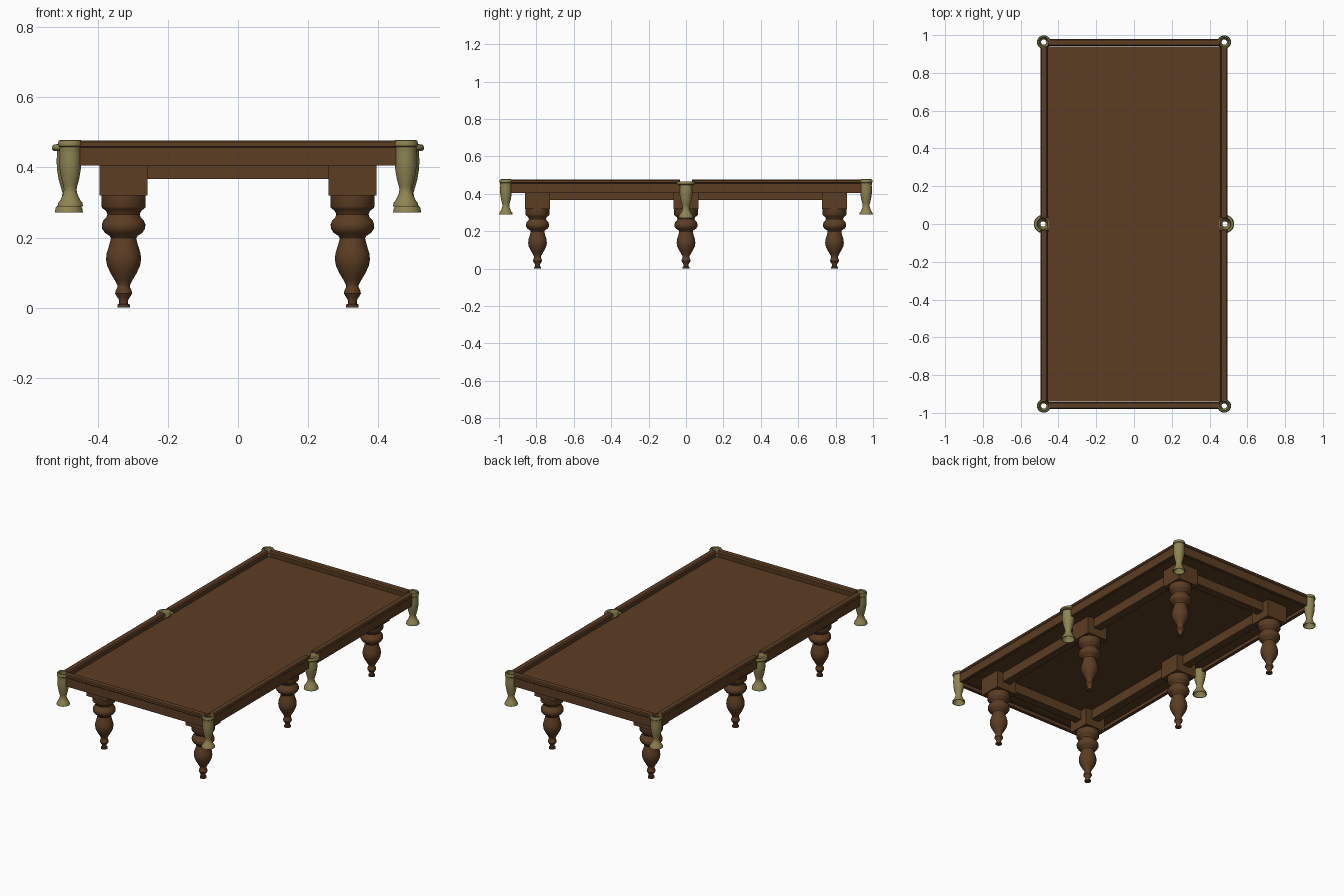
import bpy, bmesh, math
from mathutils import Vector

if "Cube" in bpy.data.objects:
    bpy.data.objects.remove(bpy.data.objects["Cube"])


def material(name, rgb):
    m = bpy.data.materials.new(name)
    m.diffuse_color = (*rgb, 1)
    m.use_nodes = True
    m.node_tree.nodes["Principled BSDF"].inputs["Base Color"].default_value = m.diffuse_color
    return m


WOOD = material("wood", (0.107, 0.047, 0.017))
BRASS = material("aged_brass", (0.27, 0.23, 0.085))


def finish(name, bm, mat, loc=(0, 0, 0), smooth=True):
    bmesh.ops.remove_doubles(bm, verts=bm.verts, dist=1e-5)
    bmesh.ops.recalc_face_normals(bm, faces=bm.faces)
    me = bpy.data.meshes.new(name)
    bm.to_mesh(me)
    bm.free()
    me.materials.append(mat)
    ob = bpy.data.objects.new(name, me)
    ob.location = loc
    bpy.context.collection.objects.link(ob)
    if smooth:
        bpy.ops.object.select_all(action='DESELECT')
        ob.select_set(True)
        bpy.context.view_layer.objects.active = ob
        bpy.ops.object.shade_smooth_by_angle(angle=math.radians(35))
    return ob


def box(name, lo, hi, mat):
    bm = bmesh.new()
    bmesh.ops.create_cube(bm, size=1)
    for v in bm.verts:
        v.co = Vector([(a + b) / 2 + c * (b - a) for a, b, c in zip(lo, hi, v.co)])
    return finish(name, bm, mat, smooth=False)


def lathe(name, profile, loc, mat, closed=False, start=0.0, sweep=math.tau, steps=32):
    """Turn an (r, z) profile round z; closed profiles make tubes and rings."""
    bm = bmesh.new()
    rings = []
    for i in range(steps + 1):
        a = start + sweep * i / steps
        rings.append([bm.verts.new((r * math.cos(a), r * math.sin(a), z)) for r, z in profile])
    n = len(profile)
    for p, q in zip(rings, rings[1:]):
        for j in range(n if closed else n - 1):
            k = (j + 1) % n
            bm.faces.new((p[j], p[k], q[k], q[j]))
    if closed and sweep < math.tau - 0.01:
        bm.faces.new(rings[0])
        bm.faces.new(rings[-1])
    return finish(name, bm, mat, loc)


def rail(name, profile, place, t0, t1):
    """Extrude a (depth, z) section between t0 and t1; place maps to x, y."""
    bm = bmesh.new()
    ends = [[bm.verts.new((*place(d, t), z)) for d, z in profile] for t in (t0, t1)]
    n = len(profile)
    for j in range(n):
        k = (j + 1) % n
        bm.faces.new((ends[0][j], ends[0][k], ends[1][k], ends[1][j]))
    bm.faces.new(ends[0])
    bm.faces.new(ends[1])
    return finish(name, bm, WOOD)


# Playing bed
box("bed", (-0.46, -0.94, 0.425), (0.46, 0.94, 0.445), WOOD)

# Rails with a cap and cushion nose
RAIL = [(0.004, 0.405), (0.004, 0.456), (0, 0.46), (0, 0.472), (0.005, 0.477),
        (0.032, 0.477), (0.038, 0.470), (0.038, 0.462), (0.034, 0.445),
        (0.036, 0.425), (0.024, 0.425), (0.024, 0.405)]
for s, side in ((-1, "left"), (1, "right")):
    for e, end in ((-1, "front"), (1, "back")):
        rail(f"{side}_{end}_rail", RAIL, lambda d, t: (s * (0.495 - d), t), e * 0.032, e * 0.94)
for e, end in ((-1, "front"), (1, "back")):
    rail(f"{end}_rail", RAIL, lambda d, t: (t, e * (0.98 - d)), -0.453, 0.453)

# Apron frame under the bed
for s in (-1, 1):
    x, y = s * 0.326, s * 0.794
    box("side_apron", (x - 0.025, -0.8, 0.367), (x + 0.025, 0.8, 0.426), WOOD)
    box("end_apron", (-0.33, y - 0.025, 0.367), (0.33, y + 0.025, 0.426), WOOD)

# Six turned legs with square blocks
LEG = [(0, 0), (0.018, 0), (0.018, 0.009), (0.013, 0.011), (0.013, 0.022), (0.018, 0.03),
       (0.024, 0.04), (0.023, 0.048), (0.018, 0.058), (0.018, 0.065), (0.025, 0.078),
       (0.037, 0.098), (0.047, 0.12), (0.050, 0.138), (0.048, 0.156), (0.041, 0.178),
       (0.036, 0.198), (0.040, 0.205), (0.053, 0.213), (0.061, 0.225), (0.062, 0.237),
       (0.058, 0.248), (0.049, 0.257), (0.046, 0.266), (0.050, 0.276), (0.060, 0.283),
       (0.063, 0.288), (0.063, 0.321), (0, 0.321)]
for s in (-1, 1):
    for y in (-0.794, 0, 0.794):
        x = s * 0.326
        box("leg_block", (x - 0.068, y - 0.068, 0.32), (x + 0.068, y + 0.068, 0.426), WOOD)
        lathe("turned_leg", LEG, (x, y, 0), WOOD)

# Pocket sleeves: hollow flared tubes
CORNER = [(0.030, 0.445), (0.031, 0.42), (0.030, 0.395), (0.026, 0.370), (0.020, 0.348),
          (0.018, 0.337), (0.020, 0.325), (0.028, 0.307), (0.035, 0.298), (0.036, 0.288)]
SIDE = [(0.033, 0.449), (0.035, 0.42), (0.034, 0.395), (0.029, 0.365), (0.022, 0.340),
        (0.018, 0.327), (0.021, 0.312), (0.031, 0.293), (0.038, 0.284), (0.040, 0.271)]


def tube(profile, wall=0.004):
    return profile + [(r - wall, z) for r, z in reversed(profile)]


# Collars: horseshoe rings open towards the bed
CORNER_COLLAR = [(0.030, 0.443), (0.031, 0.458), (0.034, 0.461), (0.035, 0.468),
                 (0.032, 0.477), (0.026, 0.478), (0.022, 0.474), (0.024, 0.443)]
SIDE_COLLAR = [(0.033, 0.447), (0.044, 0.447), (0.048, 0.452), (0.048, 0.459),
               (0.044, 0.465), (0.032, 0.466), (0.028, 0.460), (0.028, 0.447)]
GAP = math.radians(100)
for s in (-1, 1):
    for e in (-1, 0, 1):
        kind = "corner" if e else "side"
        loc = (s * (0.478 if e else 0.482), e * 0.963, 0)
        inward = math.atan2(-e, -s)
        lathe(kind + "_pocket", tube(CORNER if e else SIDE), loc, BRASS, closed=True)
        lathe(kind + "_collar", CORNER_COLLAR if e else SIDE_COLLAR, loc, BRASS, closed=True,
              start=inward + GAP / 2, sweep=math.tau - GAP)
